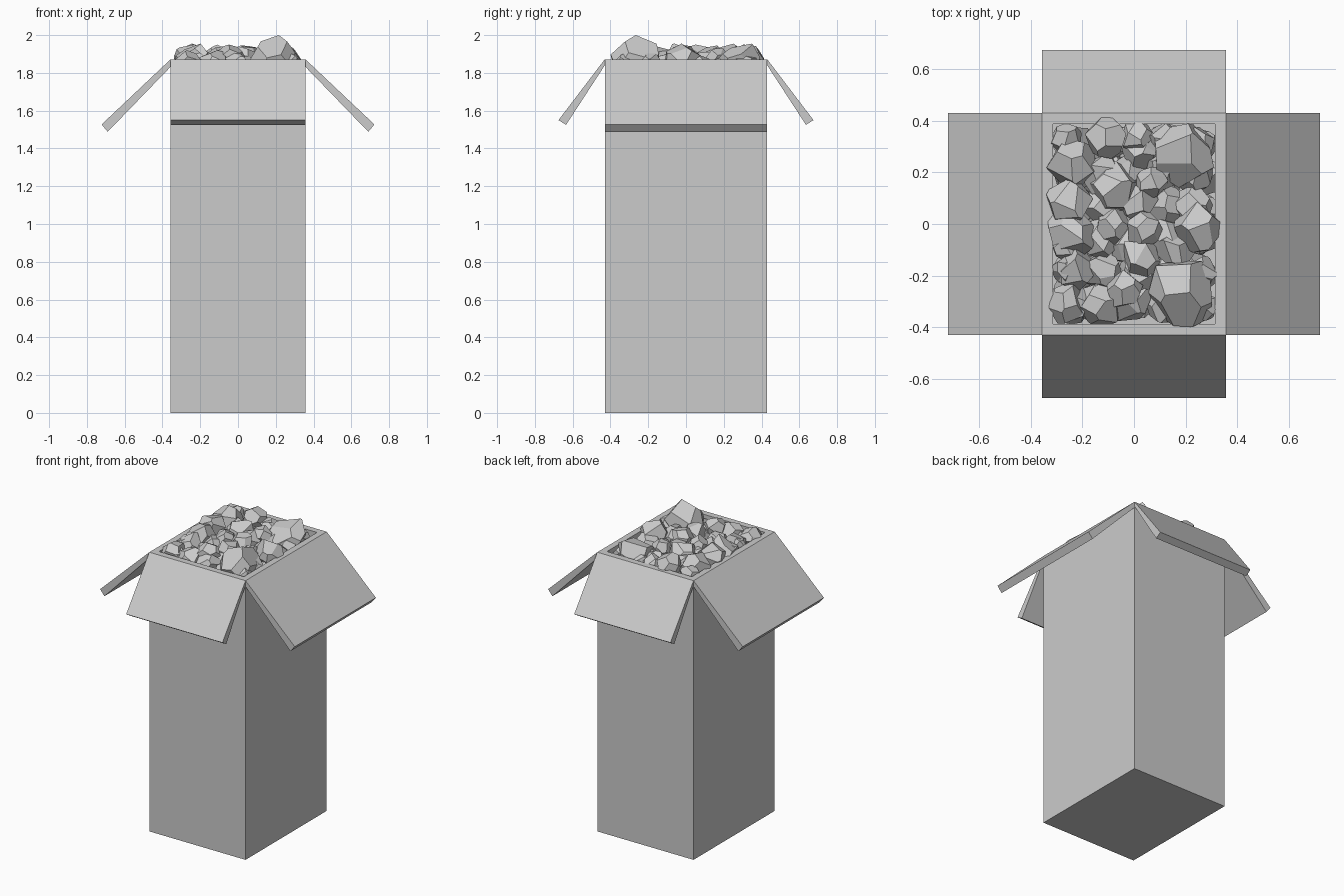
import bpy, bmesh, math, random
from mathutils import Vector

if "Cube" in bpy.data.objects:
    bpy.data.objects.remove(bpy.data.objects["Cube"])

random.seed(7)
W, D, H, T = 0.357, 0.43, 1.872, 0.042   # half width, half depth, height, wall


def to_object(bm, name):
    mesh = bpy.data.meshes.new(name)
    bmesh.ops.recalc_face_normals(bm, faces=bm.faces[:])
    bm.to_mesh(mesh)
    bm.free()
    obj = bpy.data.objects.new(name, mesh)
    bpy.context.collection.objects.link(obj)
    return obj


# Hollow carton: inset the top face and push it down to the floor
bm = bmesh.new()
bmesh.ops.create_cube(bm, size=1)
for v in bm.verts:
    v.co = (v.co.x * 2 * W, v.co.y * 2 * D, (v.co.z + 0.5) * H)
top = max(bm.faces, key=lambda f: f.calc_center_median().z)
bmesh.ops.inset_region(bm, faces=[top], thickness=T, use_even_offset=True)
for v in top.verts:
    v.co.z = T
rim = [v for v in bm.verts if v.co.z > H - 0.01]
# Vertical cavity walls between the rim and the floor
inner_rim = [v for v in rim if abs(v.co.x) < W - 0.01]
bmesh.ops.delete(bm, geom=[f for f in bm.faces if f is not top and
                           any(v in top.verts for v in f.verts)], context='FACES_ONLY')
floor = list(top.verts)
hi = [bm.verts.new((v.co.x, v.co.y, H)) for v in floor]
outer = [min(rim, key=lambda r: (r.co - h.co).length) for h in hi]
for i in range(4):
    j = (i + 1) % 4
    bm.faces.new((floor[i], floor[j], hi[j], hi[i]))
    bm.faces.new((hi[i], hi[j], outer[j], outer[i]))
to_object(bm, "box")


# Open flaps: a profile of (outward, z) points, extruded along the box edge
def flap(name, profile, half, along_y, sign):
    bm = bmesh.new()
    rings = []
    for s in (-half, half):
        rings.append([bm.verts.new((sign * o, s, z) if along_y else (s, sign * o, z))
                      for o, z in profile])
    a, b = rings
    n = len(profile)
    bm.faces.new(a)
    bm.faces.new(b)
    for i in range(n):
        j = (i + 1) % n
        bm.faces.new((a[i], a[j], b[j], b[i]))
    to_object(bm, name)


side = [(W, H), (0.722, 1.527), (0.690, 1.488), (W, 1.832)]
ends = [(D, H), (0.675, 1.55), (0.635, 1.525), (D, 1.84)]
flap("flap_right", side, D, True, 1)
flap("flap_left", side, D, True, -1)
flap("flap_back", ends, W, False, 1)
flap("flap_front", ends, W, False, -1)


# Faceted rock: a cube trimmed by planes spread around a sphere
def rock(target, x, y, r, z_top):
    bm = bmesh.new()
    bmesh.ops.create_cube(bm, size=4)
    n, spin = 14, random.uniform(0, 6.28)
    for i in range(n):
        z = 1 - 2 * (i + 0.5) / n
        a = i * 2.39996 + spin
        s = math.sqrt(1 - z * z)
        d = Vector((s * math.cos(a), s * math.sin(a), z))
        d += Vector([random.uniform(-0.22, 0.22) for _ in range(3)])
        d.normalize()
        res = bmesh.ops.bisect_plane(bm, geom=bm.verts[:] + bm.edges[:] + bm.faces[:],
                                     plane_co=d * random.uniform(0.9, 1.1), plane_no=d,
                                     clear_outer=True)
        edges = [e for e in res["geom_cut"] if isinstance(e, bmesh.types.BMEdge)]
        if edges:
            bmesh.ops.contextual_create(bm, geom=edges)
    span = [[v.co[k] for v in bm.verts] for k in range(3)]
    lo, hi = [min(s) for s in span], [max(s) for s in span]
    size = (r, r * random.uniform(0.95, 1.1), r * random.uniform(0.9, 1.0))
    at = (x, y, z_top - size[2])
    new = {}
    for v in bm.verts:
        new[v] = target.verts.new([at[k] + size[k] * (2 * (v.co[k] - lo[k]) / (hi[k] - lo[k]) - 1)
                                   for k in range(3)])
    for f in bm.faces:
        target.faces.new([new[v] for v in f.verts])
    bm.free()


# Visible top rocks: x, y, radius, top height
rocks = [
    (.18, -.27, .123, 2.0), (.195, .265, .115, 1.955), (.25, -.01, .095, 1.955),
    (-.245, .23, .095, 1.955), (-.25, .09, .09, 1.95), (-.24, -.03, .095, 1.955),
    (-.11, .335, .08, 1.95), (-.08, .145, .095, 1.945), (-.225, -.175, .085, 1.93),
    (-.265, -.31, .07, 1.92), (-.13, -.31, .08, 1.92), (-.035, -.25, .07, 1.95),
    (.03, -.14, .07, 1.94), (.045, -.01, .07, 1.945), (.07, .16, .062, 1.93),
    (-.08, -.01, .065, 1.93), (.17, -.1, .075, 1.91), (.03, .29, .075, 1.91),
]
bm = bmesh.new()
for r in rocks:
    rock(bm, *r)
to_object(bm, "top_rocks")

# Smaller rocks filling the gaps, in two staggered layers
bm = bmesh.new()
for layer, z in enumerate((1.895, 1.80)):
    for i in range(5):
        for j in range(6):
            x = -0.25 + 0.125 * i + random.uniform(-.02, .02)
            y = -0.32 + 0.128 * j + random.uniform(-.02, .02)
            if layer:
                x, y = x * 0.95 + 0.01, y * 0.96
            r = min(0.076, W - T - abs(x) + 0.008, D - T - abs(y) + 0.008)
            rock(bm, x, y, max(r, 0.05), z + random.uniform(-.02, .02))
to_object(bm, "filler_rocks")
